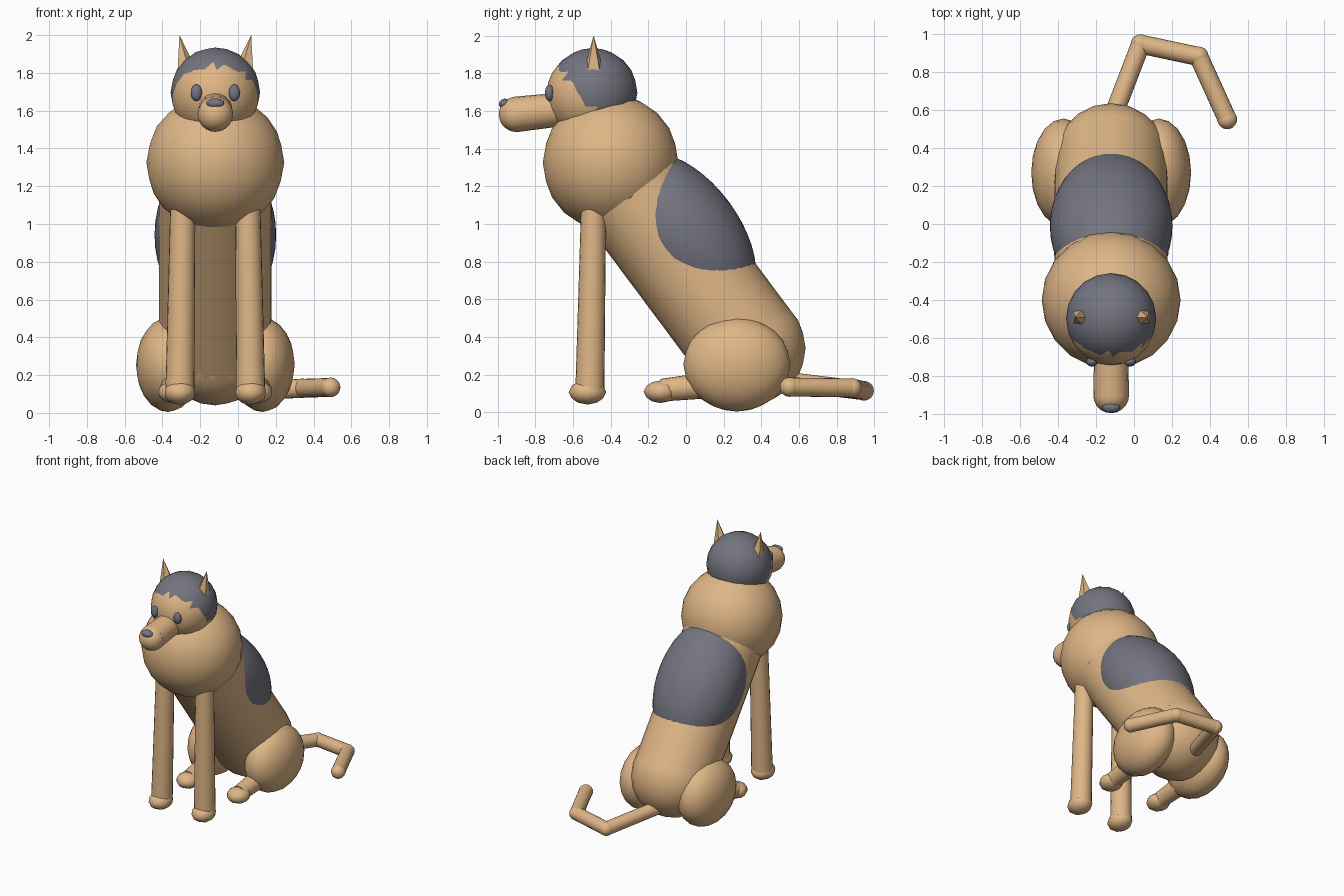
import bpy
import math
from mathutils import Matrix, Vector

cube = bpy.data.objects.get("Cube")
if cube:
    bpy.data.objects.remove(cube, do_unlink=True)


def make_material(name, color):
    mat = bpy.data.materials.new(name)
    mat.use_nodes = True
    mat.diffuse_color = color
    mat.node_tree.nodes["Principled BSDF"].inputs["Base Color"].default_value = color
    return mat


TAN = make_material("tan fur", (0.74, 0.47, 0.24, 1))
GREY = make_material("dark grey fur", (0.175, 0.175, 0.215, 1))
MID = -0.12  # the dog's own centre line; the tail sweeps out to its left


def finish(name, mat, smooth=True):
    ob = bpy.context.object
    ob.name = name
    ob.data.materials.append(mat)
    if smooth:
        bpy.ops.object.shade_smooth_by_angle(angle=math.radians(55))
    return ob


def ball(name, center, size, mat=TAN, tilt=0, detail=3):
    """Ellipsoid with semi-axes `size`, pitched about x; x is measured from MID."""
    x, y, z = center
    bpy.ops.mesh.primitive_ico_sphere_add(subdivisions=detail, radius=1)
    ob = bpy.context.object
    ob.data.transform(Matrix.Diagonal((*size, 1)))
    ob.location = (MID + x, y, z)
    ob.rotation_euler = (tilt, 0, 0)
    return finish(name, mat)


def limb(name, start, end, r_start, r_end, mat=TAN, sides=20, smooth=True):
    """Tapered cylinder between two points; x is measured from MID."""
    a, b = Vector(start), Vector(end)
    bpy.ops.mesh.primitive_cone_add(vertices=sides, radius1=r_start,
                                    radius2=r_end, depth=(b - a).length)
    ob = bpy.context.object
    ob.location = (a + b) / 2 + Vector((MID, 0, 0))
    ob.rotation_euler = (b - a).to_track_quat('Z', 'Y').to_euler()
    return finish(name, mat, smooth)


# Torso: chest and rump joined by a slanted barrel, with a saddle patch on the back
chest, rump = (0, -0.40, 1.325), (0, 0.335, 0.34)
ball("chest", chest, (0.365, 0.36, 0.365))
ball("rump", rump, (0.3, 0.3, 0.3))
limb("torso", rump, chest, 0.297, 0.297, sides=32)
lean = math.atan2(rump[1] - chest[1], chest[2] - rump[2])
ball("saddle_patch", (0, -0.011, 0.942), (0.322, 0.297, 0.505), GREY, lean, 4)

# Head with a dark cap set slightly up and back
ball("head", (0, -0.51, 1.685), (0.233, 0.233, 0.233))
ball("head_cap", (0, -0.495, 1.697), (0.237, 0.237, 0.237), GREY)

# Muzzle and nose
limb("muzzle", (0, -0.60, 1.615), (0, -0.90, 1.582), 0.088, 0.094)
ball("muzzle_tip", (0, -0.90, 1.582), (0.094, 0.094, 0.094))
ball("nose", (0, -0.963, 1.64), (0.047, 0.03, 0.025), GREY, 0.3)

for side, s in (("left", 1), ("right", -1)):
    # Eyes and ears
    ball(side + "_eye", (s * 0.1, -0.725, 1.695), (0.03, 0.024, 0.044), GREY)
    limb(side + "_ear", (s * 0.152, -0.49, 1.79), (s * 0.19, -0.49, 2.0),
         0.062, 0, sides=5, smooth=False)

    # Straight front legs and paws
    limb(side + "_front_leg", (s * 0.187, -0.51, 0.12), (s * 0.172, -0.49, 1.12),
         0.077, 0.066)
    ball(side + "_front_paw", (s * 0.187, -0.523, 0.108), (0.085, 0.1, 0.066),
         detail=2)

    # Folded hind legs
    ball(side + "_haunch", (s * 0.25, 0.27, 0.255), (0.17, 0.284, 0.25))
    limb(side + "_hind_leg", (s * 0.225, 0.12, 0.145), (s * 0.22, -0.13, 0.118),
         0.07, 0.06)
    ball(side + "_hind_paw", (s * 0.22, -0.135, 0.11), (0.085, 0.09, 0.06),
         detail=2)

# Bent tail lying on the ground
tail = [(0, 0.54, 0.165), (0.155, 0.945, 0.115), (0.46, 0.88, 0.13), (0.61, 0.55, 0.135)]
for i, (a, b) in enumerate(zip(tail, tail[1:]), 1):
    limb(f"tail_segment_{i}", a, b, 0.05, 0.05)
    ball(f"tail_joint_{i}", b, (0.052, 0.052, 0.052))
